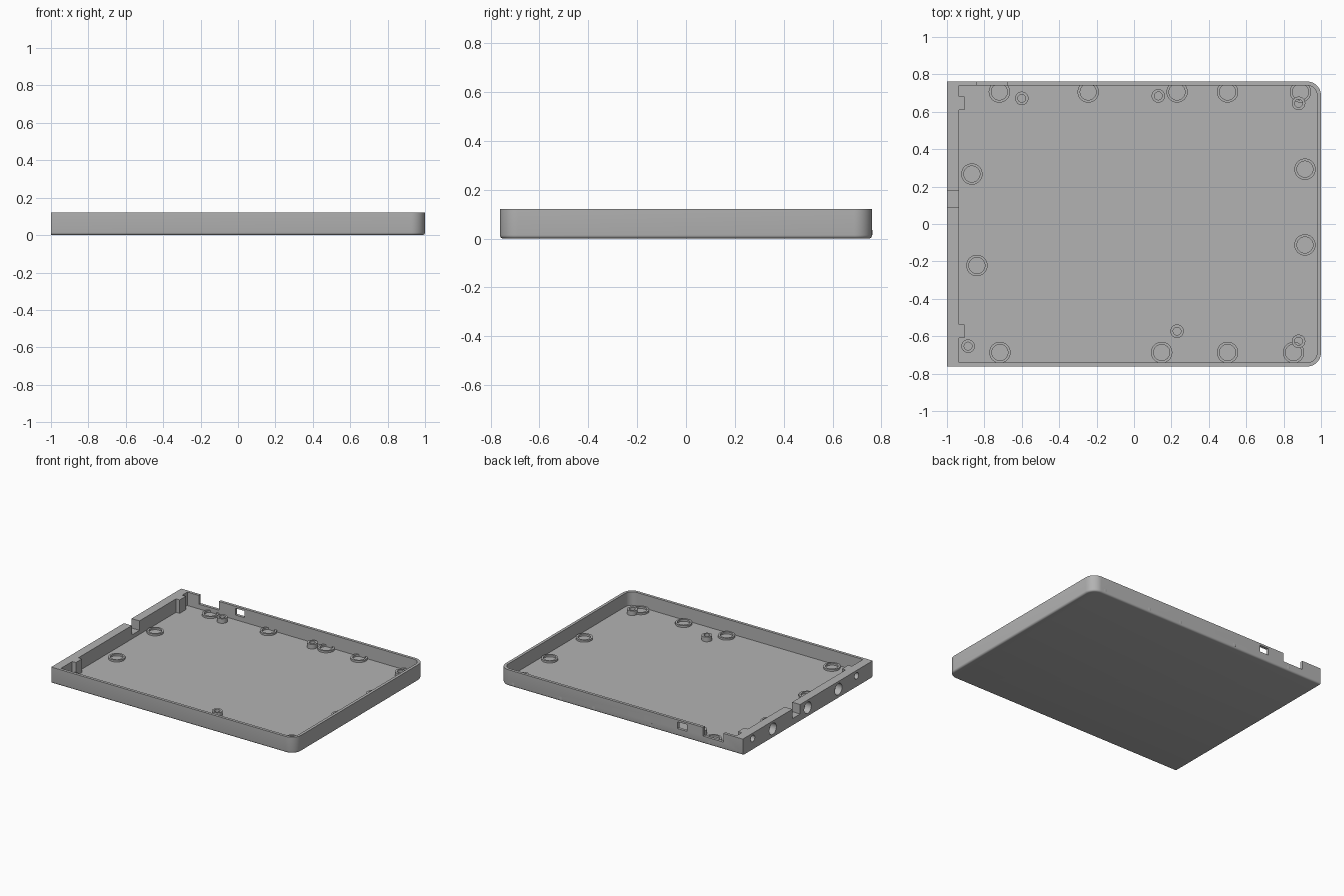
import bpy, bmesh, math
from mathutils import Matrix, Vector

if "Cube" in bpy.data.objects:
    bpy.data.objects.remove(bpy.data.objects["Cube"], do_unlink=True)

grey = bpy.data.materials.new("plain grey")
grey.use_nodes = True
grey.diffuse_color = (0.45, 0.45, 0.45, 1)
grey.node_tree.nodes["Principled BSDF"].inputs["Base Color"].default_value = (0.45, 0.45, 0.45, 1)

HALF_Y, TOP, FLOOR, WALL, RADIUS = 0.762, 0.12, 0.02, 0.021, 0.075
THICK_X = -0.935    # inner face of the thick side wall


def make_object(name, bm):
    bmesh.ops.recalc_face_normals(bm, faces=bm.faces)
    mesh = bpy.data.meshes.new(name)
    bm.to_mesh(mesh)
    bm.free()
    mesh.materials.append(grey)
    obj = bpy.data.objects.new(name, mesh)
    bpy.context.collection.objects.link(obj)
    return obj


def loft(bm, rings, closed=False):
    loops = [[bm.verts.new(p) for p in ring] for ring in rings]
    pairs = list(zip(loops, loops[1:]))
    if closed:
        pairs.append((loops[-1], loops[0]))
    for a, b in pairs:
        for i in range(len(a)):
            j = (i + 1) % len(a)
            bm.faces.new((a[i], a[j], b[j], b[i]))
    if not closed:
        bm.faces.new(loops[0])
        bm.faces.new(loops[-1])


def outline(x0, inset, z, steps=12):
    """Rectangle with square corners at x0 and rounded corners at the other end."""
    r, x1, y1 = RADIUS - inset, 1 - inset, HALF_Y - inset
    pts = [(x0, -y1, z)]
    for sign, start in ((-1, -90), (1, 0)):
        for i in range(steps + 1):
            a = math.radians(start + 90 * i / steps)
            pts.append((x1 - r + r * math.cos(a), sign * (y1 - r) + r * math.sin(a), z))
    return pts + [(x0, y1, z)]


def add_box(bm, lo, hi):
    lo, hi = Vector(lo), Vector(hi)
    size = hi - lo
    bmesh.ops.create_cube(bm, size=1, matrix=Matrix.Translation((lo + hi) / 2) @ Matrix.Diagonal((*size, 1)))


def add_bore(bm, y, z, r, depth):
    """Blind hole running into the thick wall from outside."""
    m = Matrix.Translation((-1, y, z)) @ Matrix.Rotation(math.pi / 2, 4, 'Y')
    bmesh.ops.create_cone(bm, cap_ends=True, segments=32, radius1=r, radius2=r, depth=2 * depth, matrix=m)


def circle(x, y, r, z, n=32):
    return [(x + r * math.cos(2 * math.pi * i / n), y + r * math.sin(2 * math.pi * i / n), z) for i in range(n)]


def tube(name, x, y, outer, inner, top):
    bm = bmesh.new()
    low = FLOOR - 0.005
    loft(bm, [circle(x, y, outer, low), circle(x, y, outer, top),
              circle(x, y, inner, top), circle(x, y, inner, low)], closed=True)
    return make_object(name, bm)


def boolean(target, other, operation):
    mod = target.modifiers.new(operation, 'BOOLEAN')
    mod.operation, mod.object, mod.solver = operation, other, 'EXACT'
    bpy.context.view_layer.objects.active = target
    bpy.ops.object.modifier_apply(modifier=mod.name)
    bpy.data.objects.remove(other, do_unlink=True)


# Tray shell: eased bottom edge, outer wall, rim, inner wall, floor
bm = bmesh.new()
ease = 0.014
rings = []
for i in range(5):
    a = math.radians(90 * i / 4)
    rings.append(outline(-1, ease * (1 - math.sin(a)), ease * (1 - math.cos(a))))
rings += [outline(-1, 0, TOP), outline(THICK_X, WALL, TOP), outline(THICK_X, WALL, FLOOR)]
loft(bm, rings)
tray = make_object("tray", bm)

# Screw blocks on the inside of the thick wall
bm = bmesh.new()
for y in (0.645, -0.573):
    add_box(bm, (THICK_X - 0.02, y - 0.036, FLOOR - 0.005), (-0.905, y + 0.036, TOP))
boolean(tray, make_object("screw_blocks", bm), 'UNION')

# Notches, side window and blind holes
bm = bmesh.new()
add_box(bm, (-0.84, HALF_Y - 0.04, 0.055), (-0.675, HALF_Y + 0.1, 0.2))
add_box(bm, (-1.1, 0.09, 0.05), (-0.92, 0.18, 0.2))
add_box(bm, (-0.54, HALF_Y - 0.06, 0.055), (-0.465, HALF_Y + 0.1, 0.105))
for y in (0.41, 0.0, -0.36):
    add_bore(bm, y, 0.062, 0.042, 0.05)
for y in (0.645, -0.573):
    add_bore(bm, y, 0.08, 0.024, 0.08)
cutter = make_object("cutter", bm)
cutter.hide_render = True
boolean(tray, cutter, 'DIFFERENCE')

# Low retaining rings and taller screw posts on the floor
ring_spots = [(x, 0.706) for x in (-0.72, -0.245, 0.23, 0.5, 0.89)]
ring_spots += [(x, -0.687) for x in (-0.717, 0.148, 0.5, 0.853)]
ring_spots += [(-0.867, 0.267), (-0.84, -0.222), (0.914, 0.293), (0.914, -0.112)]
post_spots = [(-0.6, 0.672), (0.13, 0.685), (0.88, 0.645),
              (-0.887, -0.653), (0.23, -0.573), (0.88, -0.627)]
parts = [tray]
parts += [tube("floor_ring", x, y, 0.057, 0.043, 0.034) for x, y in ring_spots]
parts += [tube("screw_post", x, y, 0.036, 0.021, 0.054) for x, y in post_spots]

# Smooth curved walls, crisp edges
bpy.ops.object.select_all(action='DESELECT')
for obj in parts:
    obj.select_set(True)
bpy.context.view_layer.objects.active = tray
bpy.ops.object.shade_smooth_by_angle(angle=math.radians(30))
